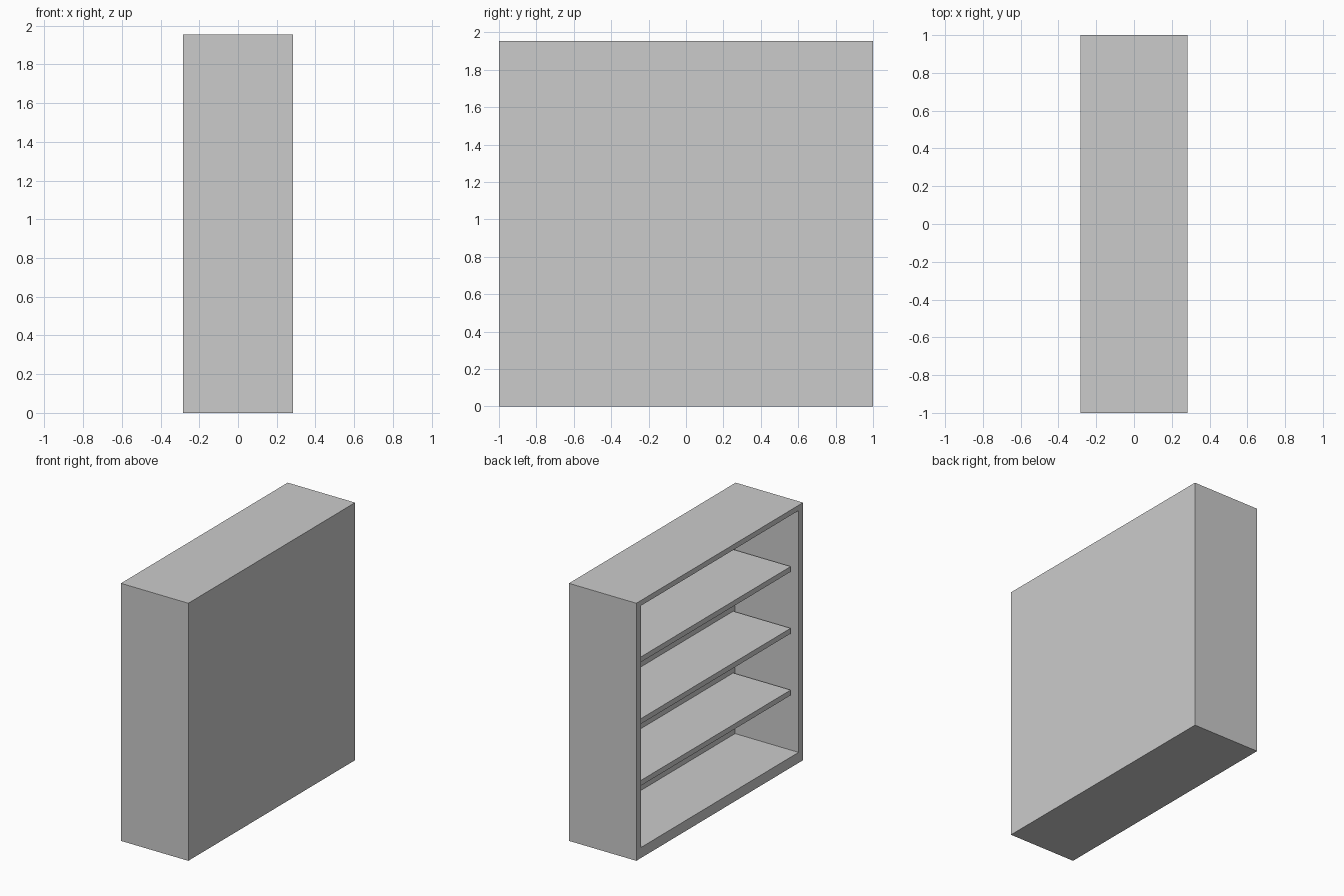
import bpy, bmesh
from mathutils import Vector, Matrix

if "Cube" in bpy.data.objects:
    bpy.data.objects.remove(bpy.data.objects["Cube"])

HX, HY, H = 0.283, 1.0, 1.955          # half depth, half length, height
SIDE, BASE, TOP, BACK = 0.077, 0.08, 0.04, 0.033
SHELF, SETBACK = 0.04, 0.05
IN_BACK = HX - BACK


def box_bmesh(lo, hi):
    lo, hi = Vector(lo), Vector(hi)
    bm = bmesh.new()
    mat = Matrix.Translation((lo + hi) / 2) @ Matrix.Diagonal((*(hi - lo), 1))
    bmesh.ops.create_cube(bm, size=1, matrix=mat)
    return bm


def finish(bm, name):
    bmesh.ops.recalc_face_normals(bm, faces=bm.faces)
    mesh = bpy.data.meshes.new(name)
    bm.to_mesh(mesh)
    bm.free()
    obj = bpy.data.objects.new(name, mesh)
    bpy.context.collection.objects.link(obj)
    return obj


# Carcass: solid block hollowed from its open -x face
bm = box_bmesh((-HX, -HY, 0), (HX, HY, H))
bm.normal_update()
opening = next(f for f in bm.faces if f.normal.x < -0.9)
bmesh.ops.inset_region(bm, faces=[opening], thickness=SIDE)
for v in opening.verts:
    v.co.z = BASE if v.co.z < H / 2 else H - TOP
ext = bmesh.ops.extrude_discrete_faces(bm, faces=[opening])
for v in ext["faces"][0].verts:
    v.co.x = IN_BACK
finish(bm, "cabinet_carcass")

# Evenly spaced shelves, set back from the opening
step = (H - BASE) / 4
for i in range(1, 4):
    z = BASE + i * step
    bm = box_bmesh((-HX + SETBACK, -HY + SIDE, z - SHELF),
                   (IN_BACK, HY - SIDE, z))
    finish(bm, f"shelf_{i}")
